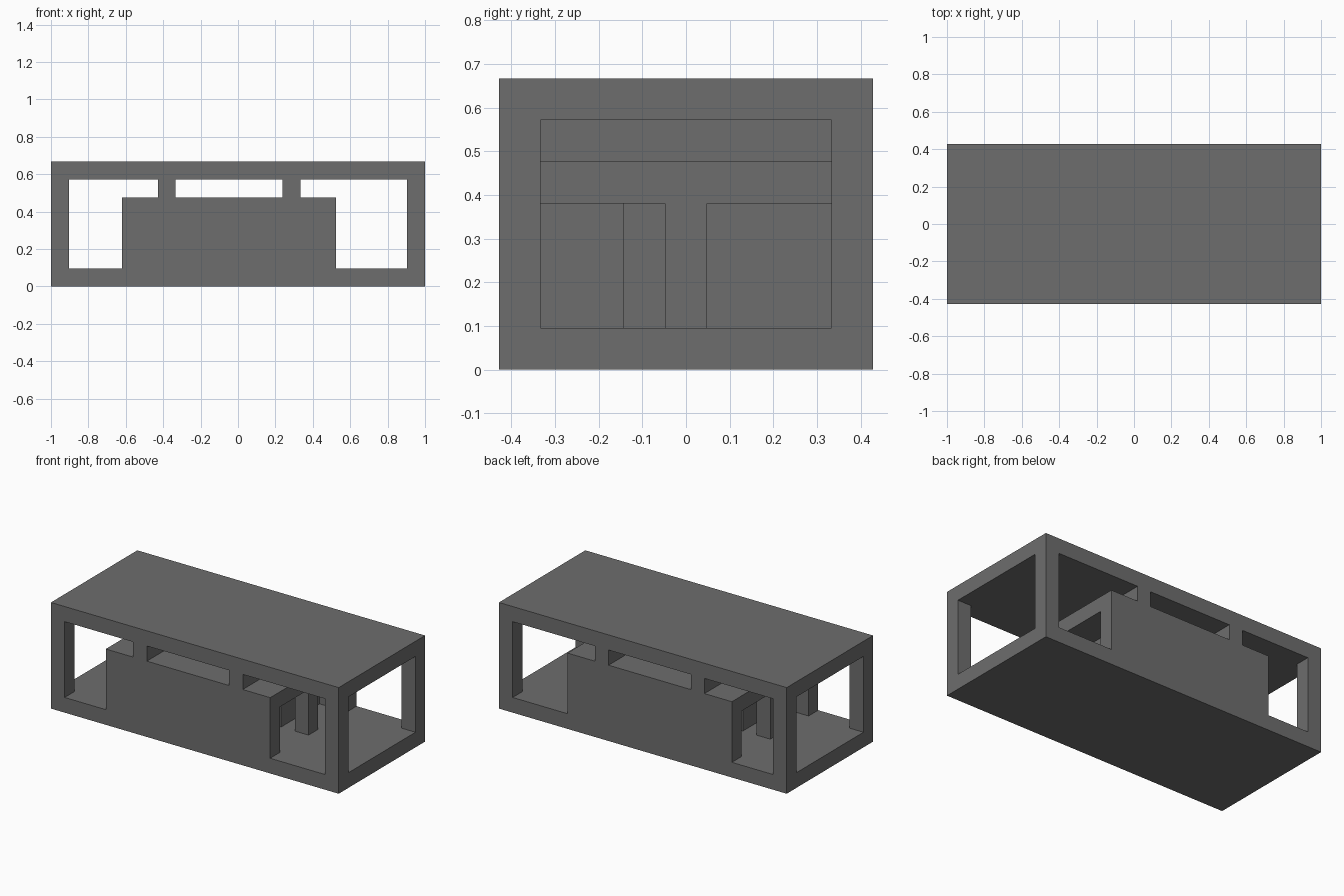
import bpy
import bmesh
from mathutils import Vector

cube = bpy.data.objects.get("Cube")
if cube:
    bpy.data.objects.remove(cube, do_unlink=True)

# The building sits on a modular grid
LENGTH, DEPTH, HEIGHT = 21, 9, 7
UNIT = 2 / LENGTH
DOOR = 1

GREY = (0.155, 0.155, 0.155, 1)
concrete = bpy.data.materials.new("grey concrete")
concrete.use_nodes = True
concrete.diffuse_color = GREY
concrete.node_tree.nodes["Principled BSDF"].inputs["Base Color"].default_value = GREY


def block(name, xs, ys, zs):
    """Box spanning the given grid ranges, measured from the lower corner."""
    low = Vector((xs[0] - LENGTH / 2, ys[0] - DEPTH / 2, zs[0])) * UNIT
    high = Vector((xs[1] - LENGTH / 2, ys[1] - DEPTH / 2, zs[1])) * UNIT
    bm = bmesh.new()
    bmesh.ops.create_cube(bm, size=1)
    for v in bm.verts:
        v.co = Vector([l + (c + 0.5) * (h - l) for l, c, h in zip(low, v.co, high)])
    mesh = bpy.data.meshes.new(name)
    bm.to_mesh(mesh)
    bm.free()
    mesh.materials.append(concrete)
    obj = bpy.data.objects.new(name, mesh)
    bpy.context.collection.objects.link(obj)
    return obj


# Floor and roof slabs
FLOOR, CEILING, EAVES = 1, 4, HEIGHT - 1
LOFT = CEILING + 1
block("floor", (0, LENGTH), (0, DEPTH), (0, FLOOR))
block("roof", (0, LENGTH), (0, DEPTH), (EAVES, HEIGHT))

# Corner posts
for side, x in (("right", 0), ("left", LENGTH - 1)):
    for face, y in (("front", 0), ("back", DEPTH - 1)):
        block(f"{face}_{side}_corner_post", (x, x + 1), (y, y + 1), (FLOOR, EAVES))

# Inner house: long walls under a flat ceiling slab
HOUSE = (4, 16)
for face, y in (("front", 0), ("back", DEPTH - 1)):
    block(f"{face}_wall", HOUSE, (y, y + 1), (FLOOR, CEILING))
block("ceiling_slab", HOUSE, (0, DEPTH), (CEILING, LOFT))

# Porch pillars, and cross walls that each have a doorway
for side, pillar_x, wall_x, door_y in (("right", HOUSE[0], 6, 5),
                                       ("left", HOUSE[1] - 1, 13, 3)):
    middle = DEPTH // 2
    block(f"{side}_porch_pillar", (pillar_x, pillar_x + 1),
          (middle, middle + 1), (FLOOR, CEILING))
    wall = (wall_x, wall_x + 1)
    block(f"{side}_cross_wall_front", wall, (1, door_y), (FLOOR, CEILING))
    block(f"{side}_cross_wall_back", wall, (door_y + DOOR, DEPTH - 1), (FLOOR, CEILING))
    block(f"{side}_upper_cross_wall", wall, (0, DEPTH), (LOFT, EAVES))
